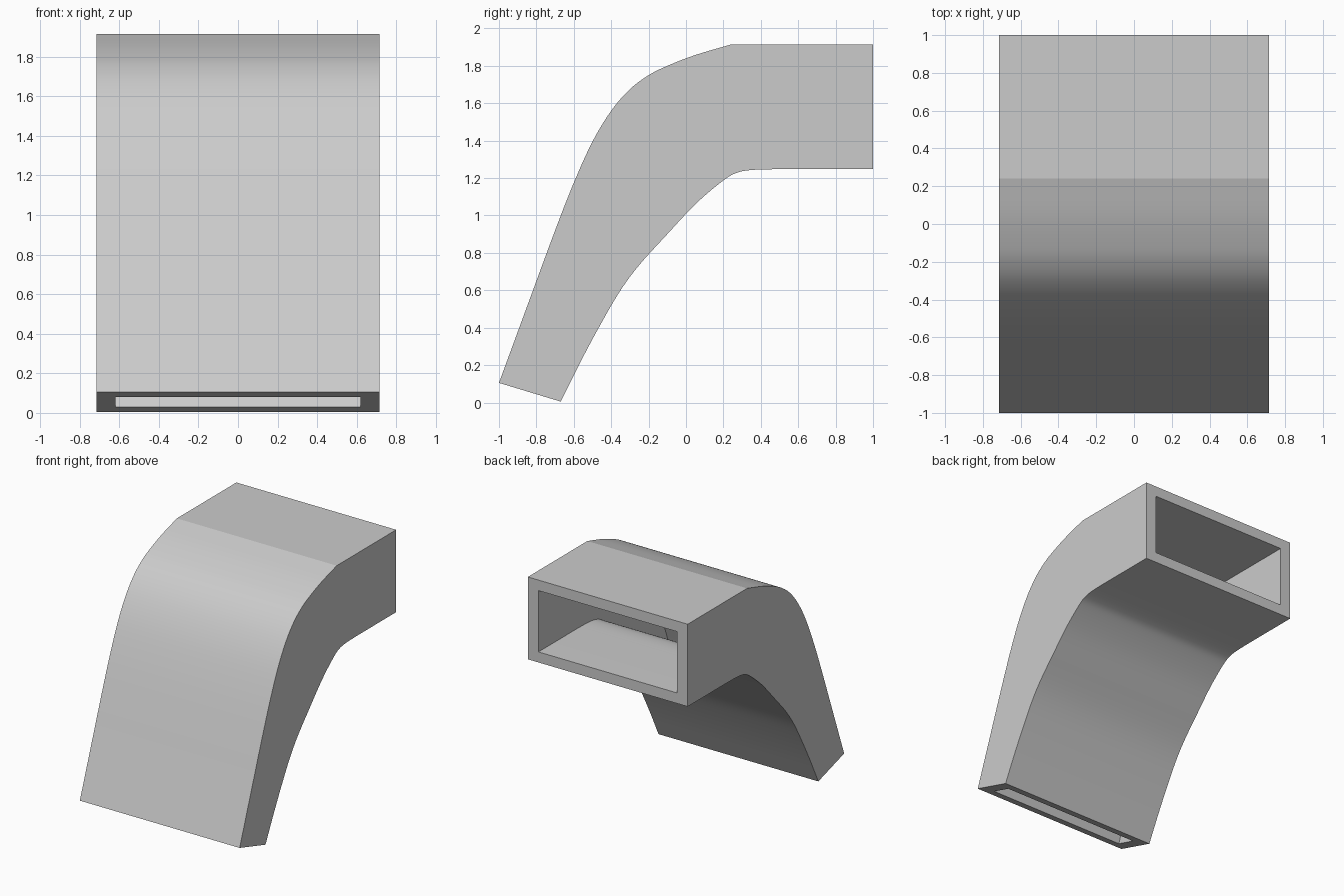
import bpy
import bmesh
from mathutils import Vector

if "Cube" in bpy.data.objects:
    bpy.data.objects.remove(bpy.data.objects["Cube"], do_unlink=True)

HALF_WIDTH = 0.715
WALL_SIDE = 0.095
WALL = 0.085
STEPS = 5

# Side profiles (y, z) of the bend, from the low mouth to the straight part
UPPER = [(-1, .105), (-.82, .595), (-.7, .92), (-.6, 1.175), (-.5, 1.395), (-.4, 1.56),
         (-.3, 1.675), (-.2, 1.75), (-.1, 1.8), (.05, 1.858), (.24, 1.914)]
LOWER = [(-.67, .005), (-.56, .225), (-.45, .43), (-.35, .6), (-.25, .735), (-.1, .9),
         (.05, 1.06), (.19, 1.18), (.27, 1.228), (.36, 1.244), (.5, 1.248)]


def smooth_path(points, end):
    """Run a smooth curve through the points, then a straight part to the end."""
    p = [Vector(q) for q in points]
    p = [2 * p[0] - p[1]] + p + [2 * p[-1] - p[-2]]
    path = []
    for a, b, c, d in zip(p, p[1:], p[2:], p[3:]):
        for i in range(STEPS):
            t = i / STEPS
            path.append(b + 0.5 * t * ((c - a) + t * ((2 * a - 5 * b + 4 * c - d)
                                                     + t * (3 * (b - c) + d - a))))
    return path + [p[-2], Vector(end)]


def inset(path, other, side):
    """Move a path inward by the wall thickness, staying on the end planes."""
    result = []
    last = len(path) - 1
    for i, q in enumerate(path):
        if i in (0, last):
            normal = (other[i] - q).normalized()
        else:
            along = (path[i + 1] - q).normalized() + (q - path[i - 1]).normalized()
            normal = Vector((along.y, -along.x)).normalized() * side
        result.append(q + normal * WALL)
    return result


upper = smooth_path(UPPER, (1, 1.914))
lower = smooth_path(LOWER, (1, 1.248))
inner_upper = inset(upper, lower, 1)
inner_lower = inset(lower, upper, -1)

# Hollow duct: outer and inner rectangular rings joined along the bend
bm = bmesh.new()


def ring(top, bottom, half):
    corners = ((-half, bottom), (half, bottom), (half, top), (-half, top))
    return [bm.verts.new((x, q.x, q.y)) for x, q in corners]


outer = [ring(a, b, HALF_WIDTH) for a, b in zip(upper, lower)]
inner = [ring(a, b, HALF_WIDTH - WALL_SIDE) for a, b in zip(inner_upper, inner_lower)]


def bridge(first, second):
    for k in range(4):
        n = (k + 1) % 4
        bm.faces.new((first[k], first[n], second[n], second[k]))


for shell in (outer, inner):
    for first, second in zip(shell, shell[1:]):
        bridge(first, second)

# Rims of the two open mouths
for i in (0, -1):
    bridge(outer[i], inner[i])
bmesh.ops.recalc_face_normals(bm, faces=bm.faces)

mesh = bpy.data.meshes.new("duct")
bm.to_mesh(mesh)
bm.free()
duct = bpy.data.objects.new("duct", mesh)
bpy.context.collection.objects.link(duct)

# Plain grey finish
grey = bpy.data.materials.new("light_grey")
grey.use_nodes = True
colour = (0.6, 0.6, 0.6, 1)
grey.diffuse_color = colour
grey.node_tree.nodes["Principled BSDF"].inputs["Base Color"].default_value = colour
mesh.materials.append(grey)

bpy.context.view_layer.objects.active = duct
duct.select_set(True)
bpy.ops.object.shade_smooth_by_angle(angle=0.2)
